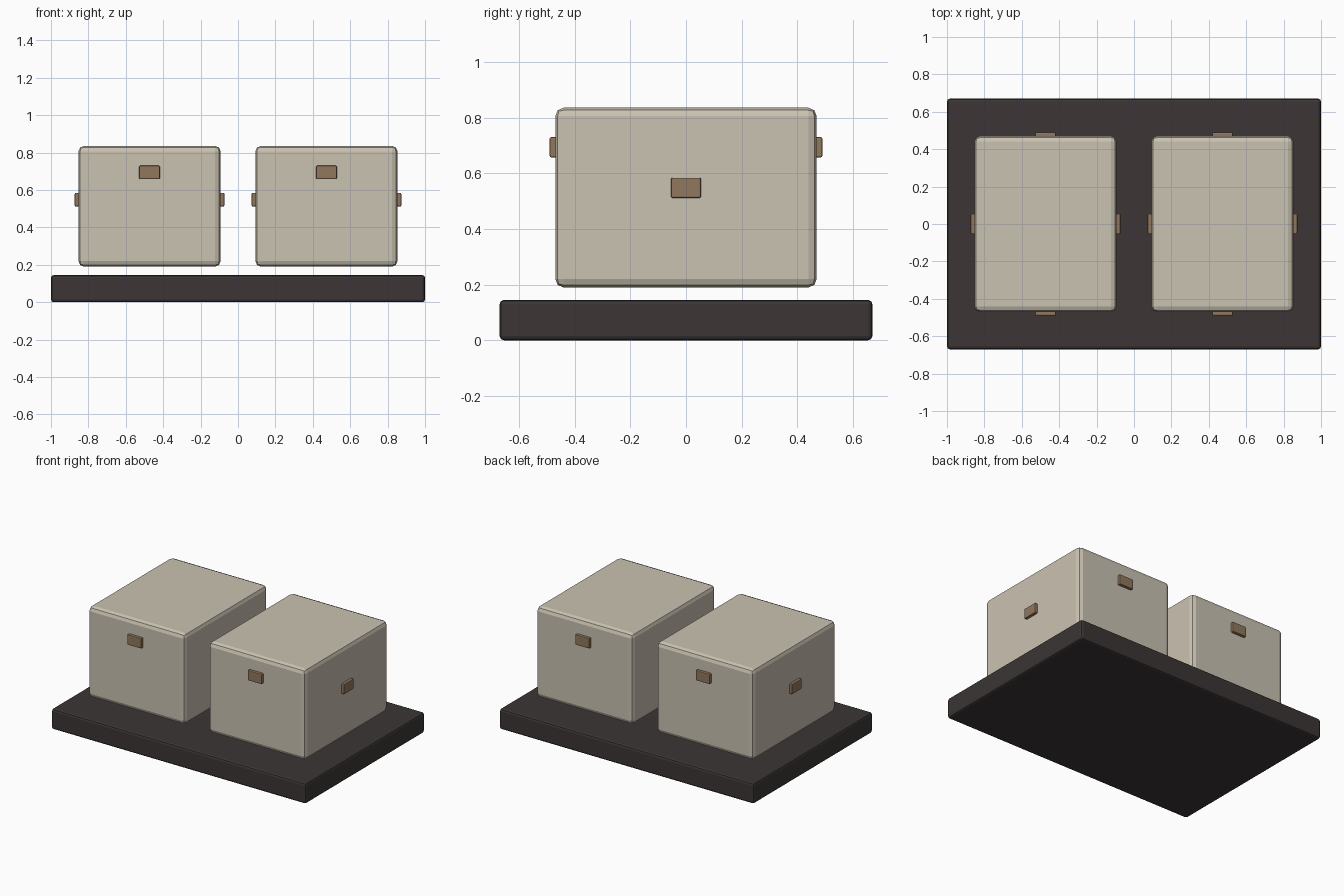
import bpy, bmesh
from mathutils import Vector

if "Cube" in bpy.data.objects:
    bpy.data.objects.remove(bpy.data.objects["Cube"])


def material(name, rgb):
    m = bpy.data.materials.new(name)
    m.diffuse_color = (*rgb, 1.0)
    m.use_nodes = True
    m.node_tree.nodes["Principled BSDF"].inputs["Base Color"].default_value = m.diffuse_color
    return m


dark = material("dark_brown", (0.045, 0.036, 0.036))
beige = material("warm_beige", (0.59, 0.54, 0.445))
brown = material("handle_brown", (0.285, 0.185, 0.112))


def box(name, lo, hi, mat, bevel, segments):
    """Bevelled box between two opposite corners."""
    lo, hi = Vector(lo), Vector(hi)
    bm = bmesh.new()
    bmesh.ops.create_cube(bm, size=1.0)
    bmesh.ops.scale(bm, vec=hi - lo, verts=bm.verts)
    bmesh.ops.translate(bm, vec=(lo + hi) / 2, verts=bm.verts)
    bmesh.ops.bevel(bm, geom=bm.edges[:], offset=bevel, segments=segments,
                    profile=0.5, affect='EDGES')
    mesh = bpy.data.meshes.new(name)
    bm.to_mesh(mesh)
    bm.free()
    mesh.materials.append(mat)
    ob = bpy.data.objects.new(name, mesh)
    bpy.context.collection.objects.link(ob)
    return ob


# Base slab
box("base", (-1, -0.67, 0), (1, 0.67, 0.145), dark, 0.015, 2)

# Two crates hovering just above the slab, with a handle on each side
HX, HY = 0.38, 0.47
for side, cx in (("left", -0.473), ("right", 0.473)):
    box(f"{side}_crate", (cx - HX, -HY, 0.19), (cx + HX, HY, 0.836), beige, 0.03, 2)
    for s, end in ((-1, "front"), (1, "back")):
        y0, y1 = sorted((s * (HY - 0.02), s * (HY + 0.02)))
        box(f"{side}_crate_{end}_handle", (cx - 0.055, y0, 0.658),
            (cx + 0.055, y1, 0.73), brown, 0.005, 2)
    for s, end in ((-1, "left"), (1, "right")):
        x0, x1 = sorted((cx + s * (HX - 0.02), cx + s * (HX + 0.02)))
        box(f"{side}_crate_{end}_handle", (x0, -0.054, 0.512),
            (x1, 0.054, 0.584), brown, 0.005, 2)
